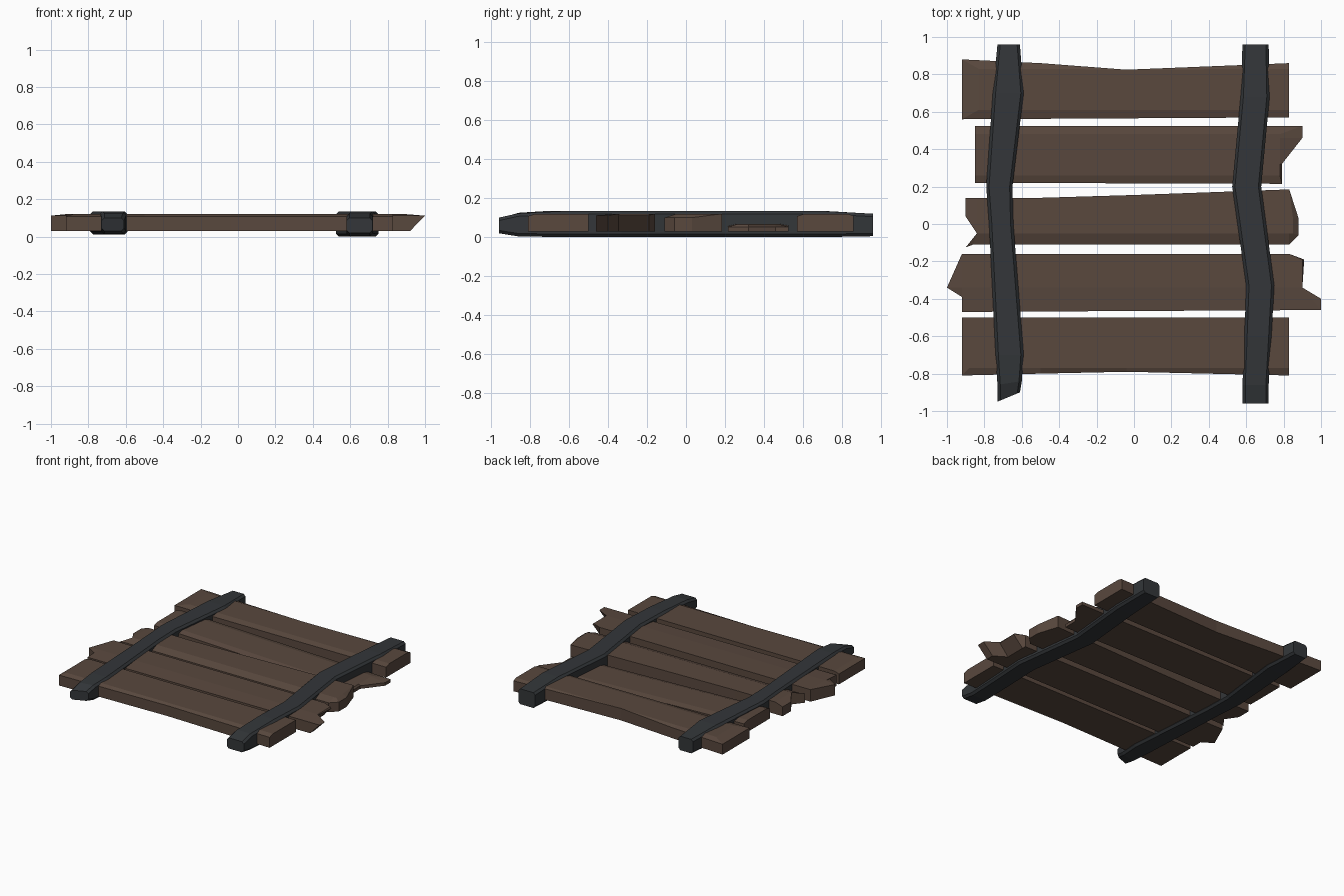
import bpy, bmesh

if "Cube" in bpy.data.objects:
    bpy.data.objects.remove(bpy.data.objects["Cube"])


def material(name, rgb):
    m = bpy.data.materials.new(name)
    m.diffuse_color = (*rgb, 1)
    m.use_nodes = True
    m.node_tree.nodes["Principled BSDF"].inputs["Base Color"].default_value = m.diffuse_color
    return m


WOOD = material("dark_wood", (0.10, 0.065, 0.048))
IRON = material("dark_grey", (0.033, 0.037, 0.041))


def finish(bm, name, mat):
    bmesh.ops.remove_doubles(bm, verts=bm.verts, dist=1e-4)
    bmesh.ops.triangulate(bm, faces=[f for f in bm.faces if len(f.verts) > 4])
    bmesh.ops.recalc_face_normals(bm, faces=bm.faces)
    me = bpy.data.meshes.new(name)
    bm.to_mesh(me)
    bm.free()
    me.materials.append(mat)
    bpy.context.collection.objects.link(bpy.data.objects.new(name, me))


def loft(loops, name, mat):
    """Skin a stack of equal-length closed loops and cap both ends."""
    bm = bmesh.new()
    rings = [[bm.verts.new(p) for p in loop] for loop in loops]
    n = len(rings[0])
    for a, b in zip(rings, rings[1:]):
        for i in range(n):
            j = (i + 1) % n
            bm.faces.new((a[i], a[j], b[j], b[i]))
    bm.faces.new(rings[0][::-1])
    bm.faces.new(rings[-1])
    finish(bm, name, mat)


def plank(name, outline, box, tops=(0.12, 0.12), rim=0.012):
    """Outline points are (x, y[, x at the underside]); box bounds the worn flat top."""
    x0, x1, y0, y1 = box

    def top(x):
        return tops[0] + (tops[1] - tops[0]) * min(max((x + 0.9) / 1.5, 0), 1)

    low, edge, flat = [], [], []
    for p in outline:
        x, y = p[:2]
        cx, cy = min(max(x, x0), x1), min(max(y, y0), y1)
        moved = (cx, cy) != (x, y)
        low.append((p[2] if len(p) > 2 else x, y, 0.03))
        edge.append((x, y, top(x) - (rim if moved else 0)))
        flat.append((cx, cy, top(cx)))
    loft([low, edge, flat], name, WOOD)


# planks, back to front
plank("back_plank",
      [(-.92, .56), (.83, .57), (.83, .86), (-.04, .825), (-.5, .86), (-.92, .88)],
      (-.83, .83, .61, .83))
plank("second_plank",
      [(-.85, .22), (.79, .215), (.79, .32), (.90, .46), (.90, .525), (-.85, .525)],
      (-.85, .78, .26, .48), tops=(0.12, 0.065))
plank("middle_plank",
      [(-.90, -.125), (-.86, -.11), (.83, -.11), (.88, -.06), (.88, .03), (.83, .185),
       (0, .155), (-.5, .14), (-.90, .14), (-.90, .04), (-.84, -.05)],
      (-.84, .85, -.05, .2), rim=0.02)
plank("fourth_plank",
      [(-.92, -.47), (1.0, -.46, .92), (1.0, -.40, .92), (.90, -.345, .83),
       (.91, -.19, .83), (.83, -.16), (-.92, -.16), (-1.0, -.34), (-.92, -.39)],
      (-.92, .90, -.34, -.16), rim=0.008)
plank("front_plank",
      [(-.92, -.81), (-.5, -.80), (-.04, -.79), (.83, -.81), (.83, -.50), (-.92, -.50)],
      (-.88, .83, -.77, -.50))


def rail(name, sections):
    """Sections are (y left, y right, x left, x right, z bottom, z top)."""
    c = 0.015
    loops = []
    for ya, yb, a, b, lo, hi in sections:
        ring = [(a + c, lo), (b - c, lo), (b, lo + c), (b, hi - c),
                (b - c, hi), (a + c, hi), (a, hi - c), (a, lo + c)]
        loops.append([(x, ya + (yb - ya) * (x - a) / (b - a), z) for x, z in ring])
    loft(loops, name, IRON)


# crooked rails holding the planks
rail("left_rail", [
    (.96, .96, -.73, -.61, .015, .12), (.70, .70, -.755, -.59, .012, .135),
    (.20, .20, -.79, -.65, .012, .135), (0, 0, -.775, -.645, .012, .135),
    (-.70, -.70, -.74, -.59, .012, .135), (-.86, -.84, -.73, -.60, .015, .125),
    (-.95, -.90, -.73, -.61, .03, .10)])
rail("right_rail", [
    (.96, .96, .58, .72, .005, .12), (.68, .68, .57, .725, 0, .135),
    (.20, .20, .525, .68, 0, .135), (-.33, -.33, .60, .75, 0, .135),
    (-.60, -.60, .59, .735, 0, .135), (-.86, -.86, .58, .72, .004, .122),
    (-.96, -.96, .58, .72, .02, .10)])
